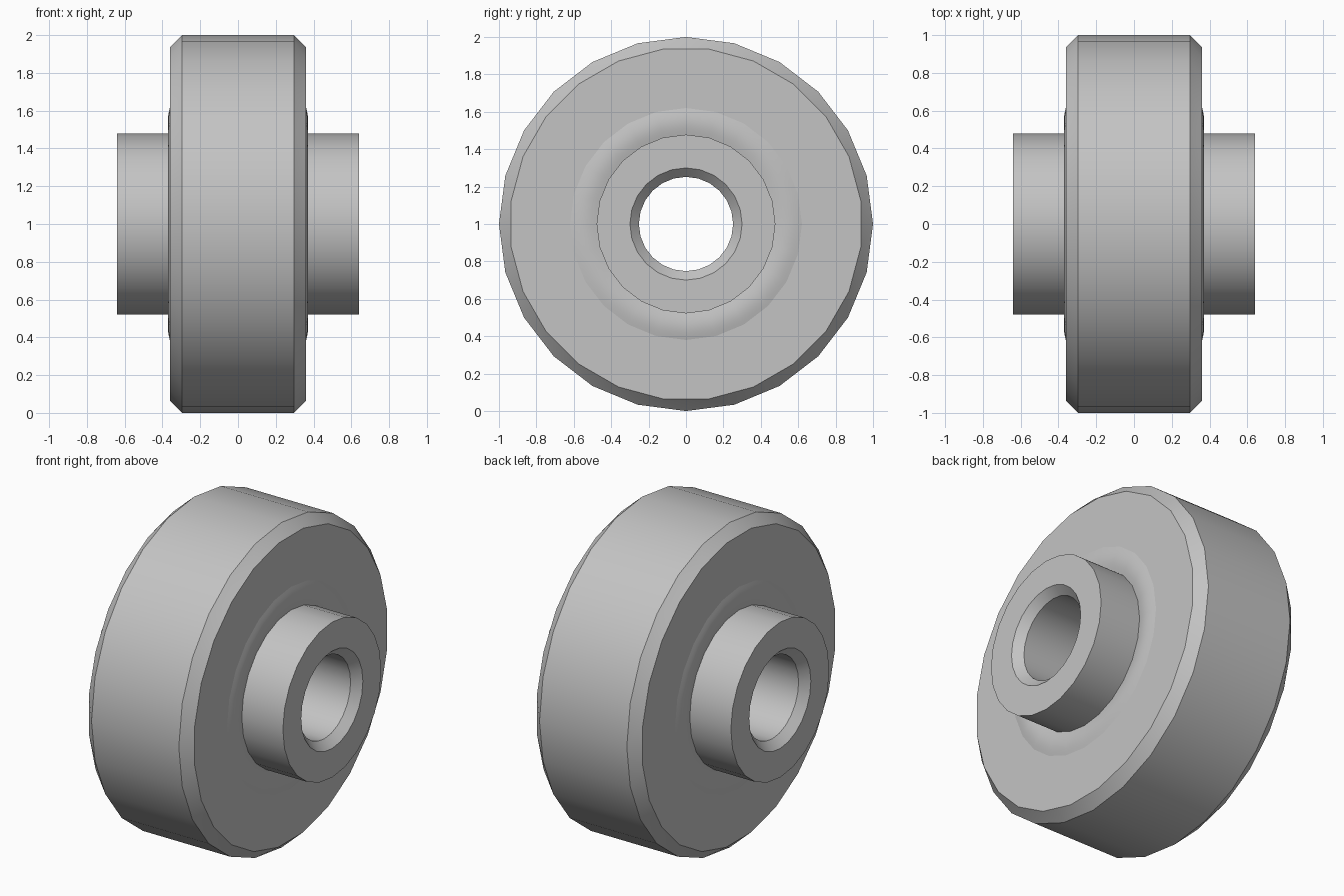
import bpy, bmesh
from math import sin, cos, pi, radians

cube = bpy.data.objects.get("Cube")
if cube:
    bpy.data.objects.remove(cube, do_unlink=True)

SIDES = 24
CENTRE_Z = 1.0

steel = bpy.data.materials.new("grey_steel")
steel.use_nodes = True
grey = (0.55, 0.55, 0.55, 1)
steel.diffuse_color = grey
steel.node_tree.nodes["Principled BSDF"].inputs["Base Color"].default_value = grey


def mirrored(half):
    """Complete an (x, radius, half-step turn) profile on the other side."""
    return half + [(-x, r, t) for x, r, t in reversed(half)]


def lathe(name, profile):
    """Spin a closed profile round the x axis; turned rings join by triangles."""
    bm = bmesh.new()
    rings = []
    for x, r, turn in profile:
        step = 2 * pi / SIDES
        angles = [(i + turn / 2) * step for i in range(SIDES)]
        rings.append([bm.verts.new((x, r * sin(a), CENTRE_Z + r * cos(a))) for a in angles])
    for k in range(len(rings)):
        n = (k + 1) % len(rings)
        a, b = rings[k], rings[n]
        ta, tb = profile[k][2], profile[n][2]
        if ta > tb:
            a, b = b, a
        for i in range(SIDES):
            j = (i + 1) % SIDES
            if ta == tb:
                bm.faces.new((a[i], a[j], b[j], b[i]))
            else:
                bm.faces.new((a[i], a[j], b[i]))
                bm.faces.new((a[j], b[j], b[i]))
    bmesh.ops.recalc_face_normals(bm, faces=bm.faces)
    mesh = bpy.data.meshes.new(name)
    bm.to_mesh(mesh)
    bm.free()
    mesh.materials.append(steel)
    obj = bpy.data.objects.new(name, mesh)
    bpy.context.collection.objects.link(obj)
    bpy.ops.object.select_all(action="DESELECT")
    obj.select_set(True)
    bpy.context.view_layer.objects.active = obj
    bpy.ops.object.shade_smooth_by_angle(angle=radians(30))
    return obj


# Wide outer wheel with chamfered rims
lathe("wheel", mirrored([(0.36, 0.62, 0), (0.36, 0.943, 1), (0.297, 1.0, 0)]))

# Slightly domed ring between wheel and hub
dome = []
for i in range(9):
    f = i / 8
    dome.append((0.36 + 0.011 * sin(pi * f), 0.477 + 0.143 * f, 0))
lathe("domed_ring", mirrored(dome))

# Hub sleeve with a countersunk bore
lathe("hub", mirrored([(0.59, 0.252, 0), (0.64, 0.30, 0), (0.64, 0.478, 0)][::-1])[::-1])
